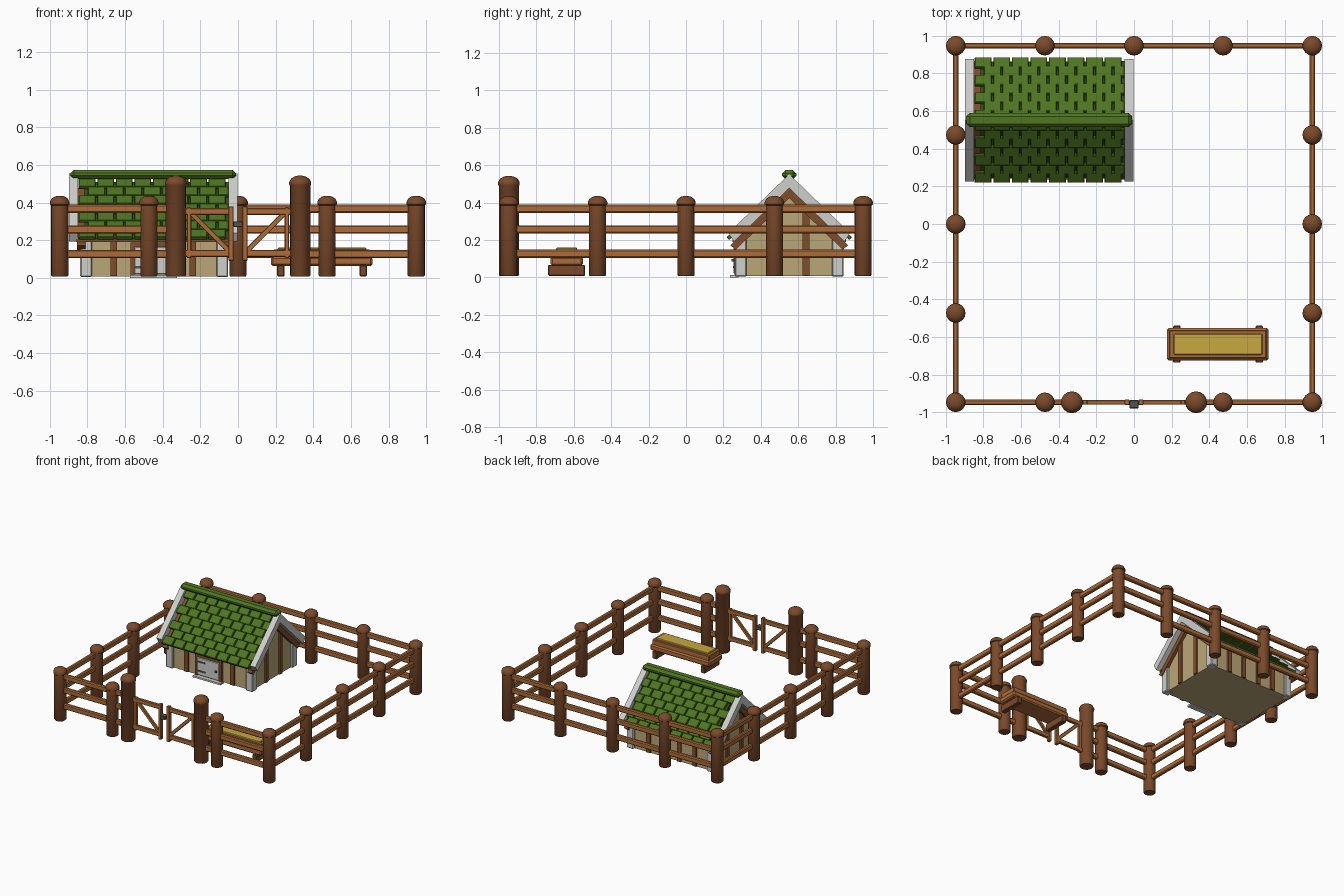
import bpy, bmesh, math
from mathutils import Vector, Matrix

if "Cube" in bpy.data.objects:
    bpy.data.objects.remove(bpy.data.objects["Cube"])


def mat(name, *c):
    m = bpy.data.materials.new(name)
    m.diffuse_color = (*c, 1)
    m.use_nodes = True
    m.node_tree.nodes["Principled BSDF"].inputs["Base Color"].default_value = m.diffuse_color
    return m


POST = mat("dark log brown", .20, .068, .024)
RAIL = mat("light wood", .42, .15, .042)
TIMBER = mat("timber brown", .22, .075, .025)
WALL = mat("beige plaster", .50, .39, .19)
STONE = mat("pale grey", .62, .62, .60)
TILE = mat("roof green", .078, .18, .016)
GAP = mat("dark roof green", .03, .07, .008)
HAY = mat("hay yellow", .58, .39, .052)
METAL = mat("dark metal", .09, .09, .085)


def finish(bm, name, m, smooth=False):
    bmesh.ops.recalc_face_normals(bm, faces=bm.faces)
    me = bpy.data.meshes.new(name)
    bm.to_mesh(me)
    bm.free()
    me.materials.append(m)
    ob = bpy.data.objects.new(name, me)
    bpy.context.collection.objects.link(ob)
    if smooth:
        bpy.context.view_layer.objects.active = ob
        ob.select_set(True)
        bpy.ops.object.shade_smooth_by_angle(angle=math.radians(40))
        ob.select_set(False)
    return ob


def add_box(bm, c, size, rot=None, bev=0):
    b = bmesh.new()
    bmesh.ops.create_cube(b, size=1)
    bmesh.ops.scale(b, vec=size, verts=b.verts)
    if bev:
        bmesh.ops.bevel(b, geom=b.edges[:], offset=bev, segments=1, affect='EDGES')
    M = Matrix.Translation(c) @ (rot.to_4x4() if rot else Matrix())
    vs = [bm.verts.new(M @ v.co) for v in b.verts]
    for f in b.faces:
        bm.faces.new([vs[v.index] for v in f.verts])
    b.free()


def boxes(name, m, items, bev=0):
    """items: (x0, x1, y0, y1, z0, z1)"""
    bm = bmesh.new()
    for x0, x1, y0, y1, z0, z1 in items:
        add_box(bm, ((x0+x1)/2, (y0+y1)/2, (z0+z1)/2), (x1-x0, y1-y0, z1-z0), None, bev)
    return finish(bm, name, m)


def lathe(bm, x, y, prof, n=16):
    rings = [[bm.verts.new((x+r*math.cos(2*math.pi*i/n), y+r*math.sin(2*math.pi*i/n), z))
              for i in range(n)] for r, z in prof]
    for a, b in zip(rings, rings[1:]):
        for i in range(n):
            bm.faces.new((a[i], a[(i+1) % n], b[(i+1) % n], b[i]))
    bm.faces.new(rings[0])
    bm.faces.new(rings[-1])


def prisms(name, m, polys):
    """polys: (yz points, x0, x1)"""
    bm = bmesh.new()
    for pts, x0, x1 in polys:
        a = [bm.verts.new((x0, y, z)) for y, z in pts]
        b = [bm.verts.new((x1, y, z)) for y, z in pts]
        bm.faces.new(a)
        bm.faces.new(b)
        for i in range(len(a)):
            j = (i+1) % len(a)
            bm.faces.new((a[i], a[j], b[j], b[i]))
    return finish(bm, name, m)


# fence posts
E = .947
spots = {(x, y) for x in (-E, -.473, 0, .473, E) for y in (-E, -.473, 0, .473, E)
         if E in (abs(x), abs(y)) and (x, y) != (0, -E)}
bm = bmesh.new()
for x, y in sorted(spots):
    lathe(bm, x, y, [(.041, .008), (.046, .014), (.046, .385), (.052, .39), (.052, .404),
                     (.044, .42), (.028, .431), (.01, .436)])
finish(bm, "fence_posts", POST, True)

# gate posts
bm = bmesh.new()
for x in (-.33, .33):
    lathe(bm, x, -E, [(.05, .008), (.054, .014), (.054, .49), (.058, .495), (.058, .508),
                      (.048, .527), (.03, .538), (.01, .543)])
finish(bm, "gate_posts", POST, True)

# fence rails
rails = []
for z in (.127, .257, .367):
    zz = (z-.022, z+.022)
    w = .015
    rails += [(-E, E, E-w, E+w, *zz), (-E, -.33, -E-w, -E+w, *zz), (.33, E, -E-w, -E+w, *zz),
              (-E-w, -E+w, -E, E, *zz), (E-w, E+w, -E, E, *zz)]
boxes("fence_rails", RAIL, rails, .007)

# gate leaves
bm = bmesh.new()
for s in (-1, 1):
    add_box(bm, (s*.037, -E, .235), (.028, .03, .29), None, .004)
    add_box(bm, (s*.26, -E, .24), (.024, .026, .27), None, .004)
    for z in (.352, .13):
        add_box(bm, (s*.16, -E, z), (.25, .024, .036), None, .004)
    a, b = Vector((s*.25, -E, .345)), Vector((s*.04, -E, .135))
    d = b-a
    add_box(bm, (a+b)/2, (d.length, .02, .026), Matrix.Rotation(math.atan2(-d.z, d.x), 3, 'Y'), .003)
finish(bm, "gate_leaves", RAIL)
boxes("gate_latch", METAL, [(-.025, .025, -.98, -.935, .27, .3)], .004)

# house shell
YC, X0, X1 = .552, -.82, -.07
prisms("house_walls", WALL, [([(YC-.272, .008), (YC+.272, .008), (YC+.272, .205),
                               (YC, .465), (YC-.272, .205)], X0, X1)])
boxes("house_corner_posts", STONE, [(x-.031, x+.031, y-.031, y+.031, .004, .215)
                                    for x in (-.807, -.083) for y in (YC-.26, YC+.26)], .006)

# wall timbers
t = .018
items = [(x-t, x+t, YC-.284, YC-.26, .01, .21) for x in (-.66, -.24)]
items += [(x-t, x+t, YC+.26, YC+.284, .01, .21) for x in (-.66, -.52, -.38, -.24)]
items += [(x-.012, x+.012, y-t, y+t, .01, h) for x in (X0, X1)
          for y, h in ((YC-.09, .36), (YC+.09, .36))]
items += [(-.86, -.04, y-.012, y+.012, .19, .215) for y in (YC-.292, YC+.292)]
boxes("house_timbers", TIMBER, items)


# sloped roof parts, each a strip between two heights under the ridge
def slope(s, top, low, d):
    return [(YC, top), (YC+s*d, top-.97*d), (YC+s*(d-.03), low-.97*(d-.03)), (YC, low)]


prisms("gable_rakes", TIMBER, [(slope(s, .478, .425, .315), a, b) for s in (-1, 1)
                               for a, b in ((-.855, -.81), (-.08, -.045))])
prisms("barge_boards", STONE, [(slope(s, .553, .478, .325), a, b) for s in (-1, 1)
                               for a, b in ((-.898, -.85), (-.05, -.002))])
prisms("roof_underlay", GAP, [(slope(s, .508, .48, .31), -.815, -.05) for s in (-1, 1)])

# roof tiles in staggered rows
bm = bmesh.new()
rows, w, ang = 7, .0985, math.atan(.97)
L = .325/math.cos(ang)
for s in (-1, 1):
    rot = Matrix.Rotation(-s*(ang-.09), 3, 'X')
    for r in range(rows):
        q = (r+.5)*L/rows
        y, z = YC+s*q*math.cos(ang), .523-q*math.sin(ang)
        x = -.85 + (w/2 if r % 2 else 0) + .004
        while x < -.07:
            e = min(x+w-.009, -.05)
            add_box(bm, ((x+e)/2, y, z), (e-x, L/rows+.004, .02), rot, .003)
            x += w
finish(bm, "roof_tiles", TILE)

# ridge cap with chamfered ends
boxes("roof_ridge", TILE, [(-.89, -.01, YC-.038, YC+.038, .525, .574)], .018)

# door, frame and step
yf = YC-.272
boxes("door", STONE, [(-.55, -.352, yf-.026, yf, .02, .165)], .004)
boxes("door_frame", TIMBER, [(-.572, -.55, yf-.022, yf, .008, .185),
                             (-.352, -.33, yf-.022, yf, .008, .185),
                             (-.572, -.33, yf-.022, yf, .165, .187)])
boxes("door_step", STONE, [(-.575, -.325, yf-.045, yf, 0, .014)])
boxes("door_fittings", METAL, [(-.55, -.47, yf-.03, yf-.02, z, z+.012) for z in (.05, .125)]
      + [(-.38, -.368, yf-.038, yf-.02, .085, .1)])

# feeding trough
x0, x1, y0, y1 = .175, .715, -.725, -.552
boxes("trough_legs", POST, [(x-.02, x+.02, y0-.012, y1+.012, .008, .068) for x in (.228, .665)], .005)
boxes("trough_base", RAIL, [(x0, x1, y0, y1, .063, .112)], .01)
boxes("trough_rim", RAIL, [(x0+.012, x1-.012, y0+.012, y0+.04, .1, .15),
                           (x0+.012, x1-.012, y1-.04, y1-.012, .1, .15),
                           (x0+.012, x0+.045, y0+.012, y1-.012, .1, .15),
                           (x1-.045, x1-.012, y0+.012, y1-.012, .1, .15)], .004)
boxes("trough_hay", HAY, [(.21, .682, y0+.03, y1-.03, .1, .16)], .005)
